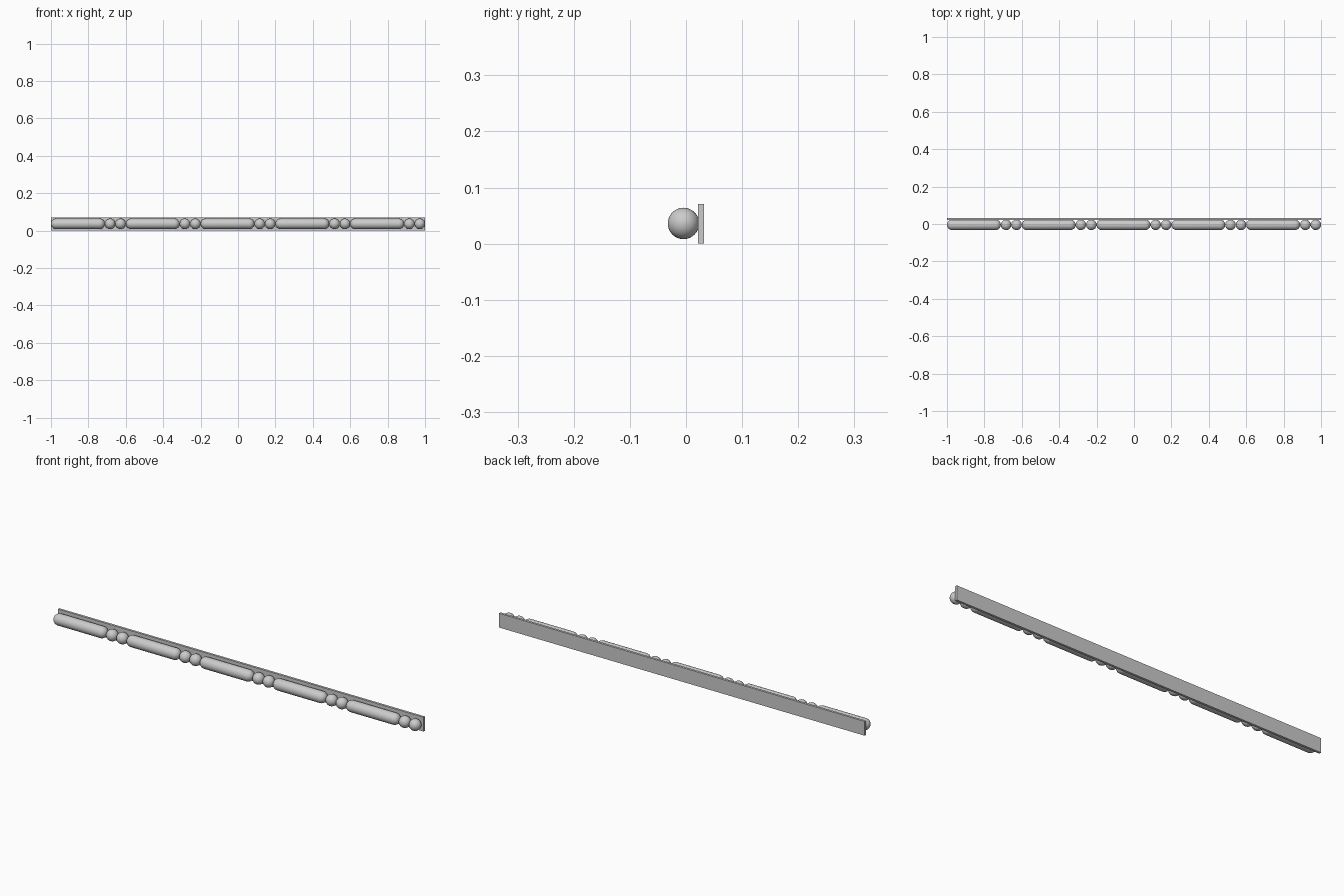
import bpy, bmesh, math

if "Cube" in bpy.data.objects:
    bpy.data.objects.remove(bpy.data.objects["Cube"])

R = 0.028            # bead radius
CY, CZ = -0.0045, 0.036
PERIOD, REPEATS = 0.4, 5
SEGS, RINGS = 32, 16


def bead_mesh(name, length):
    """Sphere with poles on x, its halves pulled apart to the given total length."""
    bm = bmesh.new()
    profile = []
    half = length / 2 - R
    for side in (-1, 1):
        for i in range(RINGS // 2 + 1):
            a = i / (RINGS // 2) * math.pi / 2
            if side < 0:
                profile.append((-half - R * math.cos(a), R * math.sin(a)))
            elif i or half > 1e-6:
                profile.append((half + R * math.sin(a), R * math.cos(a)))
    verts = [bm.verts.new((x, 0, r)) for x, r in profile]
    edges = [bm.edges.new(p) for p in zip(verts, verts[1:])]
    bmesh.ops.spin(bm, geom=verts + edges, cent=(0, 0, 0), axis=(1, 0, 0),
                   angle=math.tau, steps=SEGS)
    bmesh.ops.remove_doubles(bm, verts=bm.verts, dist=1e-5)
    bmesh.ops.recalc_face_normals(bm, faces=bm.faces)
    for f in bm.faces:
        f.smooth = True
    mesh = bpy.data.meshes.new(name)
    bm.to_mesh(mesh)
    bm.free()
    return mesh


def place(name, mesh, x):
    ob = bpy.data.objects.new(name, mesh)
    ob.location = (x, CY, CZ)
    bpy.context.collection.objects.link(ob)


# Flat backing strip
bpy.ops.mesh.primitive_cube_add(size=1, location=(0, 0.0268, 0.0352))
strip = bpy.context.object
strip.name = "backing_strip"
strip.scale = (2, 0.0114, 0.0704)
bpy.ops.object.transform_apply(location=False, rotation=False, scale=True)

# Repeating pattern: one long bead, two round beads
long_len = PERIOD - 4 * R
long_mesh = bead_mesh("long_bead", long_len)
round_mesh = bead_mesh("round_bead", 2 * R)
for i in range(REPEATS):
    x = -1 + i * PERIOD
    place(f"long_bead_{i + 1}", long_mesh, x + long_len / 2)
    for j in range(2):
        place(f"round_bead_{i + 1}_{j + 1}", round_mesh, x + long_len + R * (1 + 2 * j))
